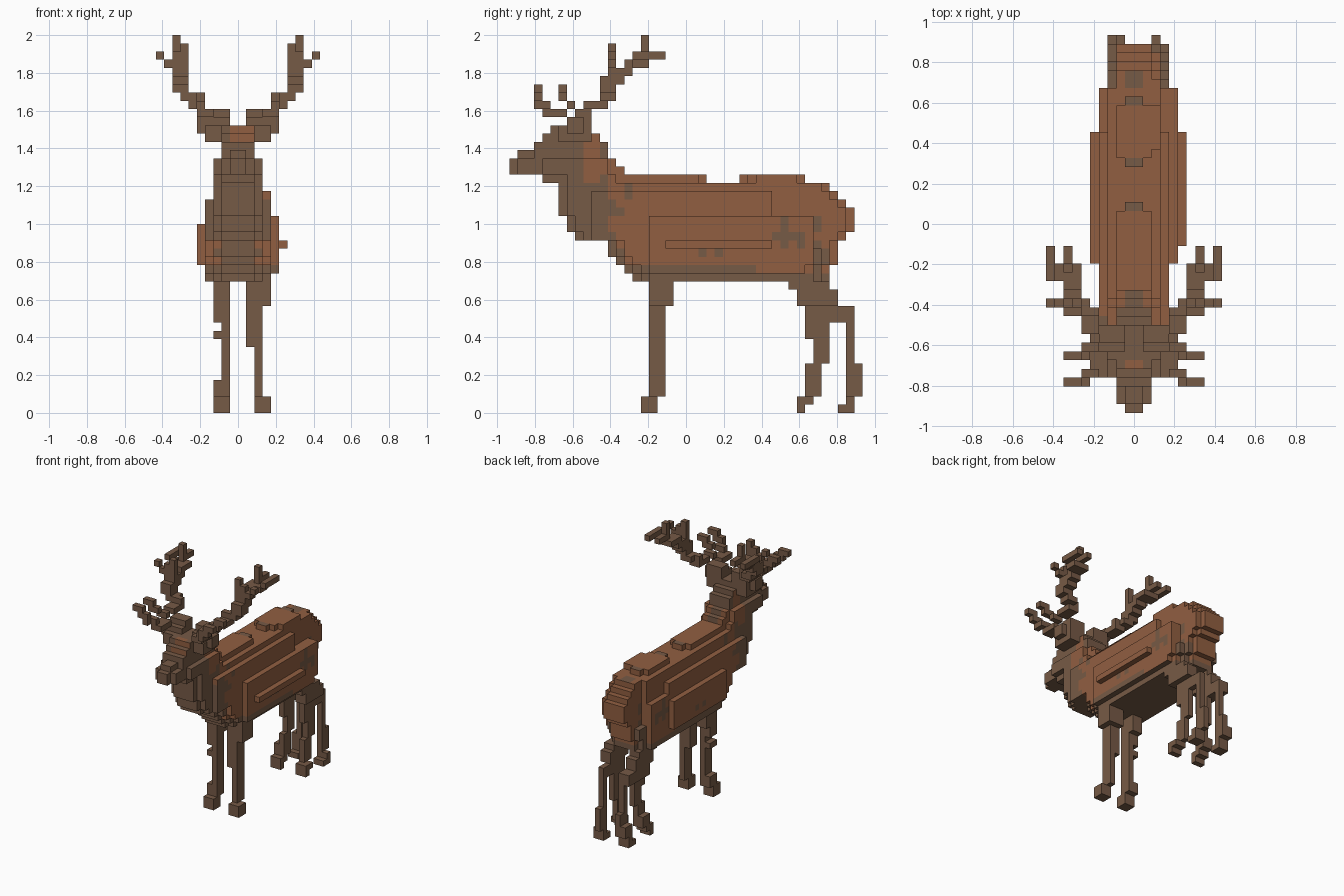
import bpy, bmesh

cube = bpy.data.objects.get("Cube")
if cube:
    bpy.data.objects.remove(cube, do_unlink=True)

V = 2 / 46          # size of one block
Y_MID = 21.5        # block row that lies on y = 0


def material(name, rgb):
    m = bpy.data.materials.new(name)
    m.use_nodes = True
    m.diffuse_color = (*rgb, 1)
    m.node_tree.nodes["Principled BSDF"].inputs["Base Color"].default_value = (*rgb, 1)
    return m


MATS = [material("grey brown", (0.183, 0.103, 0.061)),
        material("russet coat", (0.286, 0.114, 0.053))]
DARK, COAT = 0, 1


def cells(*boxes):
    """Blocks filled by boxes (x0, x1, y0, y1, z0, z1) in block units."""
    return {(i, j, k) for x0, x1, y0, y1, z0, z1 in boxes
            for i in range(x0, x1) for j in range(y0, y1) for k in range(z0, z1)}


def mirror(blocks):
    return {(-1 - i, j, k) for i, j, k in blocks}


def build(name, blocks, rule=None):
    """Mesh the outer skin of a set of blocks; rule(cell, normal) picks the colour."""
    bm = bmesh.new()
    verts = {}

    def vert(p):
        key = tuple(p)
        if key not in verts:
            verts[key] = bm.verts.new((p[0] * V, (p[1] - Y_MID) * V, p[2] * V))
        return verts[key]

    for c in sorted(blocks):
        for axis in range(3):
            for s in (0, 1):
                n = [0, 0, 0]
                n[axis] = 2 * s - 1
                if tuple(a + b for a, b in zip(c, n)) in blocks:
                    continue
                u, w = (axis + 1) % 3, (axis + 2) % 3
                quad = []
                for du, dw in ((0, 0), (1, 0), (1, 1), (0, 1)):
                    p = list(c)
                    p[axis] += s
                    p[u] += du
                    p[w] += dw
                    quad.append(vert(p))
                f = bm.faces.new(quad if s else quad[::-1])
                f.material_index = rule(c, n) if rule else DARK
    mesh = bpy.data.meshes.new(name)
    bm.to_mesh(mesh)
    bm.free()
    for m in MATS:
        mesh.materials.append(m)
    bpy.context.collection.objects.link(bpy.data.objects.new(name, mesh))


# Torso layers: height -> (front row, back row, right width, left width)
LAYERS = {16: (15, 39, 4, 4), 17: (14, 39, 4, 5), 18: (13, 40, 5, 5), 19: (12, 40, 5, 5),
          20: (12, 40, 5, 5), 21: (8, 41, 5, 5), 22: (7, 42, 5, 5), 23: (7, 42, 4, 5),
          24: (6, 42, 4, 4), 25: (6, 41, 4, 4), 26: (6, 40, 3, 4), 27: (6, 39, 3, 3)}
# Width limits along the length: (up to row, right width, left width)
TAPER = [(7, 2, 2), (10, 3, 3), (17, 4, 4), (32, 5, 5), (37, 4, 5), (43, 3, 4)]

torso = set()
for k, (j0, j1, wr, wl) in LAYERS.items():
    for j in range(j0, j1):
        _, tr, tl = next(t for t in TAPER if j < t[0])
        if k > 19 and j > 36:                       # rump is slimmer than the thighs
            tr, tl = 2, 3
        elif k > 23 and j > 31:                     # upper rump narrows earlier
            tr, tl = 3, 3
        ends = min(j - j0 + 2, j1 - j + 1)          # rounded chest and rump
        torso |= cells((-min(wr, tr, ends), min(wl, tl, ends), j, j + 1, k, k + 1))
torso |= cells((5, 6, 19, 32, 20, 21),                            # flank ridge
               (-2, 2, 14, 23, 28, 29), (-1, 1, 23, 24, 28, 29),  # withers
               (-1, 1, 28, 29, 28, 29), (-2, 2, 29, 30, 28, 29),  # rump bump
               (-2, 3, 30, 35, 28, 29), (-1, 1, 35, 36, 28, 29))

# Dark flecks on the flanks (row, height, radius) and along the spine (row)
FLECKS = [(33, 21, 1.0), (33, 23, 0.5), (35, 20.5, 0.6), (37, 22.5, 0.6), (37, 19.5, 0.6),
          (23, 19, 0.5), (25, 19, 0.5), (11, 24.5, 1.2), (10.5, 26.5, 0.8), (11, 28, 0.5),
          (14, 26.5, 0.6), (13, 24, 0.5)]
SPINE_FLECKS = (13, 23, 28, 35, 37, 38)


def coat(c, n):
    i, j, k = c
    if n[2] < 0 and k < 18:
        return DARK
    if j + 0.5 < max(9, 13.5 - 10.5 * ((k + 0.5) * V - 0.85)):
        return DARK
    if k < (18 if j < 30 else 17) or (j > 36 and k < 20 and abs(i + 0.5) > 2):
        return DARK
    if n[0] and any((j - a) ** 2 + (k - b) ** 2 <= r * r for a, b, r in FLECKS):
        return DARK
    if n[2] > 0 and k > 25 and i in (-1, 0) and j in SPINE_FLECKS:
        return DARK
    return COAT


def neck_coat(c, n):
    """Russet on the sides, with a grey brown nape."""
    if (not n[0] and (c[0] in (-1, 0) or c[2] > 31)) or (c[2] > 30 and c[1] > 10):
        return DARK
    return coat(c, n)


build("torso", torso, coat)

# Neck, rising and leaning forward
neck = cells((-3, 3, 7, 13, 28, 29), (-2, 2, 13, 14, 28, 29), (-2, 2, 6, 14, 29, 30),
             (-3, 3, 7, 12, 29, 31), (-2, 2, 6, 13, 30, 31),
             (-2, 2, 6, 12, 31, 32), (-2, 2, 6, 12, 32, 33), (-2, 2, 8, 11, 33, 34))
build("neck", neck, neck_coat)

# Head with muzzle and brow
head = cells((-1, 1, 0, 1, 29, 31), (-2, 2, 1, 4, 29, 31), (-1, 1, 1, 3, 31, 32),
             (-2, 2, 4, 7, 28, 29), (-3, 3, 4, 7, 29, 31), (-2, 2, 3, 8, 31, 33),
             (-2, 2, 4, 8, 33, 34), (-4, 4, 6, 10, 33, 34), (-2, 2, 5, 10, 34, 35))
build("head", head,
      lambda c, n: COAT if c[2] >= 33 and -1 <= c[0] <= 1 and (
          (c[1] < 7 and n[1] < 0) or (c[1] == 5 and c[0] < 1 and n[2] > 0)) else DARK)

# Ears and antler bases
ear = cells((1, 4, 6, 10, 34, 35), (1, 4, 7, 10, 35, 36), (1, 4, 8, 10, 36, 37),
            (4, 5, 7, 9, 34, 36))
# Main beam sweeping up, out and back, with its points
antler = cells((4, 6, 9, 12, 37, 38), (4, 6, 11, 12, 38, 39), (5, 7, 11, 13, 38, 39),
               (6, 8, 11, 13, 39, 40), (6, 8, 11, 14, 40, 41), (6, 8, 12, 15, 41, 42),
               (6, 8, 14, 17, 42, 43), (8, 9, 15, 17, 42, 43), (9, 10, 15, 19, 43, 44),
               (7, 8, 16, 19, 43, 44), (7, 8, 16, 17, 44, 46),
               (7, 8, 12, 13, 42, 44), (6, 7, 12, 13, 42, 45),
               (8, 9, 12, 13, 42, 43), (9, 10, 12, 13, 43, 44))
# Brow points reaching forward
brow = cells((3, 5, 4, 7, 36, 37), (4, 6, 4, 5, 37, 38), (5, 6, 3, 4, 37, 38),
             (5, 7, 3, 4, 38, 39), (6, 8, 3, 4, 39, 40),
             (4, 6, 7, 8, 37, 38), (5, 7, 6, 7, 38, 39), (6, 8, 6, 7, 39, 40))
for part, blocks in (("ear", ear), ("antler", antler), ("brow_points", brow)):
    build("left_" + part, blocks)
    build("right_" + part, mirror(blocks))

# Front legs
build("left_front_leg", cells((2, 4, 16, 18, 0, 2), (2, 3, 17, 19, 2, 8), (1, 3, 17, 19, 8, 13),
                              (1, 4, 17, 20, 13, 16)))
build("right_front_leg", cells((-3, -1, 16, 18, 0, 2), (-3, -1, 17, 19, 2, 4),
                               (-2, -1, 17, 19, 4, 9), (-3, -1, 17, 19, 9, 10),
                               (-2, -1, 17, 19, 10, 11), (-3, -1, 17, 19, 11, 13),
                               (-3, -1, 17, 20, 13, 16)))

# Hind legs: a thigh on each side carrying a forward and a rearward shank;
# each is full width (x0..x1) at the hoof and thigh, and one block wide between
for side, x0, x1, slim, low, high in (("left", 2, 4, 2, 2, 13), ("right", -3, -1, -2, 4, 11)):
    outline = {"thigh": ((34, 39, 15, 16), (35, 40, 13, 15), (36, 41, 11, 13)),
               "hind_leg_forward": ((35, 36, 0, 1), (35, 37, 1, 2), (36, 38, 2, 6),
                                    (37, 39, 6, 9), (36, 39, 9, 11)),
               "hind_leg_rearward": ((40, 42, 0, 1), (41, 42, 1, 2), (41, 43, 2, 6),
                                     (41, 42, 6, 11), (39, 42, 11, 13))}
    for part, boxes in outline.items():
        full = cells(*((x0, x1, *b) for b in boxes))
        build(f"{side}_{part}", {c for c in full if c[0] == slim or not low <= c[2] < high})
